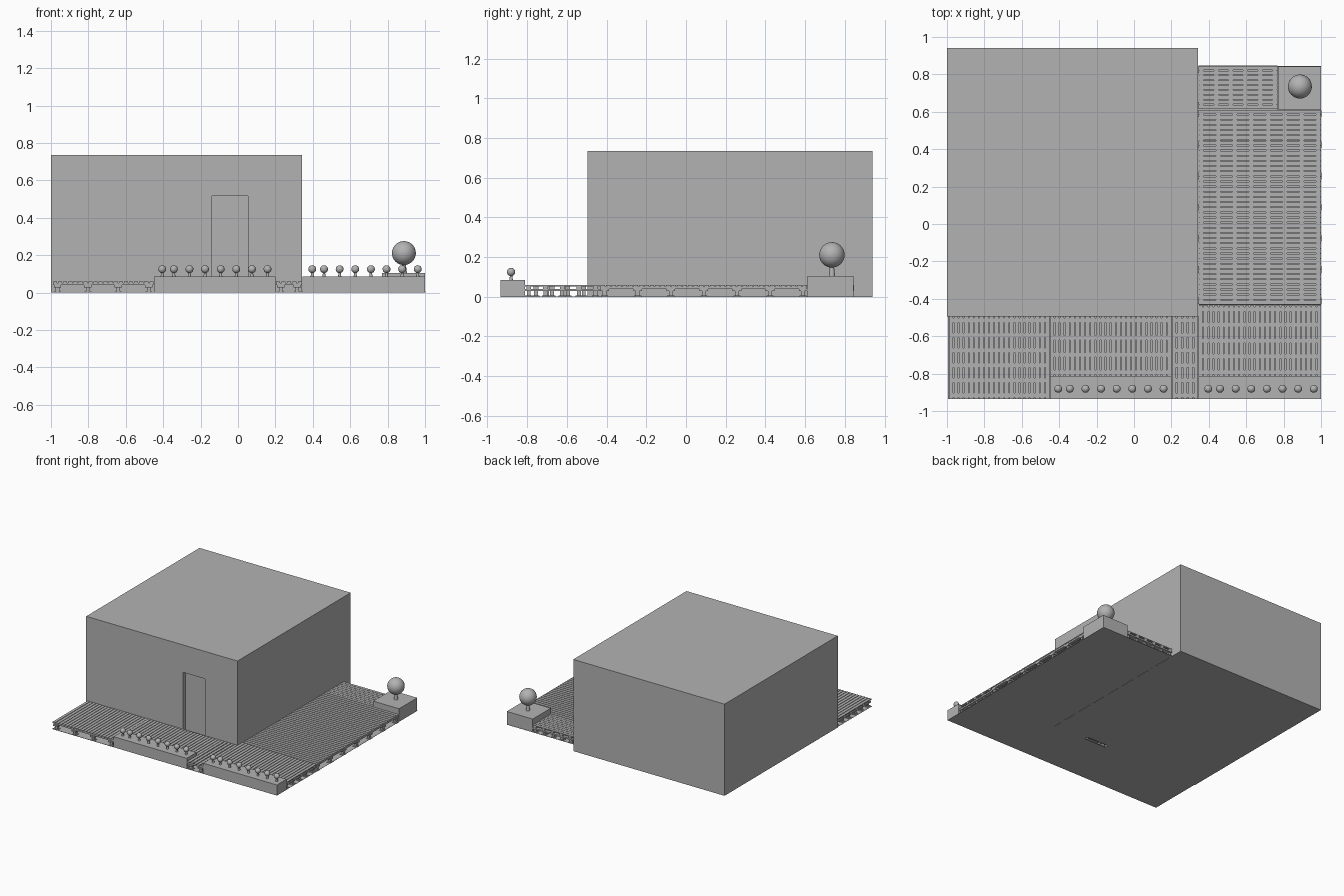
import bpy, bmesh
from mathutils import Matrix, Vector

if "Cube" in bpy.data.objects:
    bpy.data.objects.remove(bpy.data.objects["Cube"])

GREY = (0.45, 0.45, 0.45, 1)
mat = bpy.data.materials.new("plain grey")
mat.use_nodes = True
mat.diffuse_color = GREY
mat.node_tree.nodes["Principled BSDF"].inputs["Base Color"].default_value = GREY


def make(name, bm):
    mesh = bpy.data.meshes.new(name)
    bm.to_mesh(mesh)
    bm.free()
    mesh.materials.append(mat)
    obj = bpy.data.objects.new(name, mesh)
    bpy.context.collection.objects.link(obj)
    return obj


def add_box(bm, x0, x1, y0, y1, z0, z1):
    lo, hi = Vector((x0, y0, z0)), Vector((x1, y1, z1))
    m = Matrix.Translation((lo + hi) / 2) @ Matrix.Diagonal((hi - lo).to_4d())
    m[3][3] = 1
    bmesh.ops.create_cube(bm, size=1, matrix=m)


def boxes(name, items):
    bm = bmesh.new()
    for item in items:
        add_box(bm, *item)
    return make(name, bm)


def spaced(start, end, step):
    n = max(1, round((end - start) / step))
    return [start + (end - start) * i / n for i in range(n + 1)]


# Site slab
RIGHT, WALL = 0.345, -0.495
boxes("ground_slab", [(-0.995, 1, -0.935, WALL, 0, 0.002),
                      (RIGHT, 1, WALL, 0.845, 0, 0.002)])

# Building with a recessed doorway
house = boxes("building", [(-1, 0.342, WALL, 0.94, 0, 0.735)])
cutter = boxes("doorway_cutter", [(-0.14, 0.053, -0.6, WALL + 0.03, -0.1, 0.515)])
cutter.hide_render = True
cutter.hide_set(True)
mod = house.modifiers.new("doorway", "BOOLEAN")
mod.operation = "DIFFERENCE"
mod.solver = "EXACT"
mod.object = cutter
bpy.context.view_layer.objects.active = house
bpy.ops.object.modifier_apply(modifier=mod.name)
bpy.data.objects.remove(cutter)

# Planters
FRONT, BACK = -0.935, -0.812
PLANTERS = [(-0.45, 0.2), (RIGHT, 1)]
boxes("left_planter", [(*PLANTERS[0], FRONT, BACK, 0, 0.085)])
boxes("right_planter", [(*PLANTERS[1], FRONT, BACK, 0, 0.085)])
boxes("corner_planter", [(0.77, 1, 0.613, 0.843, 0, 0.105)])

# Deck layers: boards over joists over bearers over pedestals
BOARD, JOIST, BEARER = 0.052, 0.04, 0.028
PITCH, GAP, TOP = 0.0275, 0.005, 0.06


def pedestals(points):
    for x, y in points:
        yield (x - 0.01, x + 0.01, y - 0.01, y + 0.01, 0.006, BEARER)
        yield (x - 0.018, x + 0.018, y - 0.018, y + 0.018, 0, 0.006)


def front_deck(name, x0, x1, y0, y1):
    boards = [(x, x + PITCH - GAP, y0, y1, BOARD, TOP)
              for x in spaced(x0, x1 - PITCH + GAP, PITCH)]
    ys = spaced(y0 + 0.02, y1 - 0.02, 0.085)
    xs = spaced(x0 + 0.025, x1 - 0.025, 0.155)
    joists = [(x0, x1, y - 0.012, y + 0.012, JOIST, BOARD) for y in ys]
    bearers = [(x - 0.02, x + 0.02, y0, y1, BEARER, JOIST) for x in xs]
    feet = pedestals([(x, y) for x in xs for y in ys])
    boxes(name, boards + joists + bearers + list(feet))


def side_deck(name, x0, x1, y0, y1):
    boards = [(x0, x1, y, y + PITCH - GAP, BOARD, TOP)
              for y in spaced(y0, y1 - PITCH + GAP, PITCH)]
    xs = spaced(x0 + 0.015, x1 - 0.015, 0.085)
    ys = spaced(y0 + 0.02, y1 - 0.02, 0.168)
    joists = [(x - 0.012, x + 0.012, y0, y1, JOIST, BOARD) for x in xs]
    bearers = [(x0, x1, y - 0.022, y + 0.022, BEARER, JOIST) for y in ys]
    feet = pedestals([(x, y) for x in xs for y in ys])
    boxes(name, boards + joists + bearers + list(feet))


front_deck("front_deck_left", -0.99, -0.452, FRONT, WALL)
front_deck("front_deck_middle", -0.45, 0.2, BACK, WALL)
front_deck("front_deck_path", 0.203, 0.342, FRONT, WALL)
front_deck("front_deck_right", RIGHT, 1, BACK, -0.435)
side_deck("side_deck", RIGHT, 1, -0.43, 0.61)
side_deck("side_deck_back", RIGHT, 0.768, 0.615, 0.845)


# Ball trees
def tree(name, x, y, base, centre, radius, trunk):
    bm = bmesh.new()
    bmesh.ops.create_uvsphere(bm, u_segments=32, v_segments=16, radius=radius,
                              matrix=Matrix.Translation((x, y, centre)))
    top = centre - radius * 0.9
    bmesh.ops.create_cone(bm, cap_ends=True, segments=16, radius1=trunk,
                          radius2=trunk * 0.65, depth=top - base,
                          matrix=Matrix.Translation((x, y, (base + top) / 2)))
    obj = make(name, bm)
    bpy.ops.object.select_all(action="DESELECT")
    bpy.context.view_layer.objects.active = obj
    obj.select_set(True)
    bpy.ops.object.shade_smooth_by_angle()


tree("corner_tree", 0.887, 0.735, 0.105, 0.211, 0.064, 0.016)
for side, first, second in (("left", -0.405, -0.343), ("right", 0.397, 0.46)):
    xs = [first] + [second + 0.0835 * i for i in range(7)]
    for i, x in enumerate(xs):
        tree(f"{side}_planter_tree_{i + 1}", x, -0.881, 0.085, 0.125, 0.021, 0.009)
